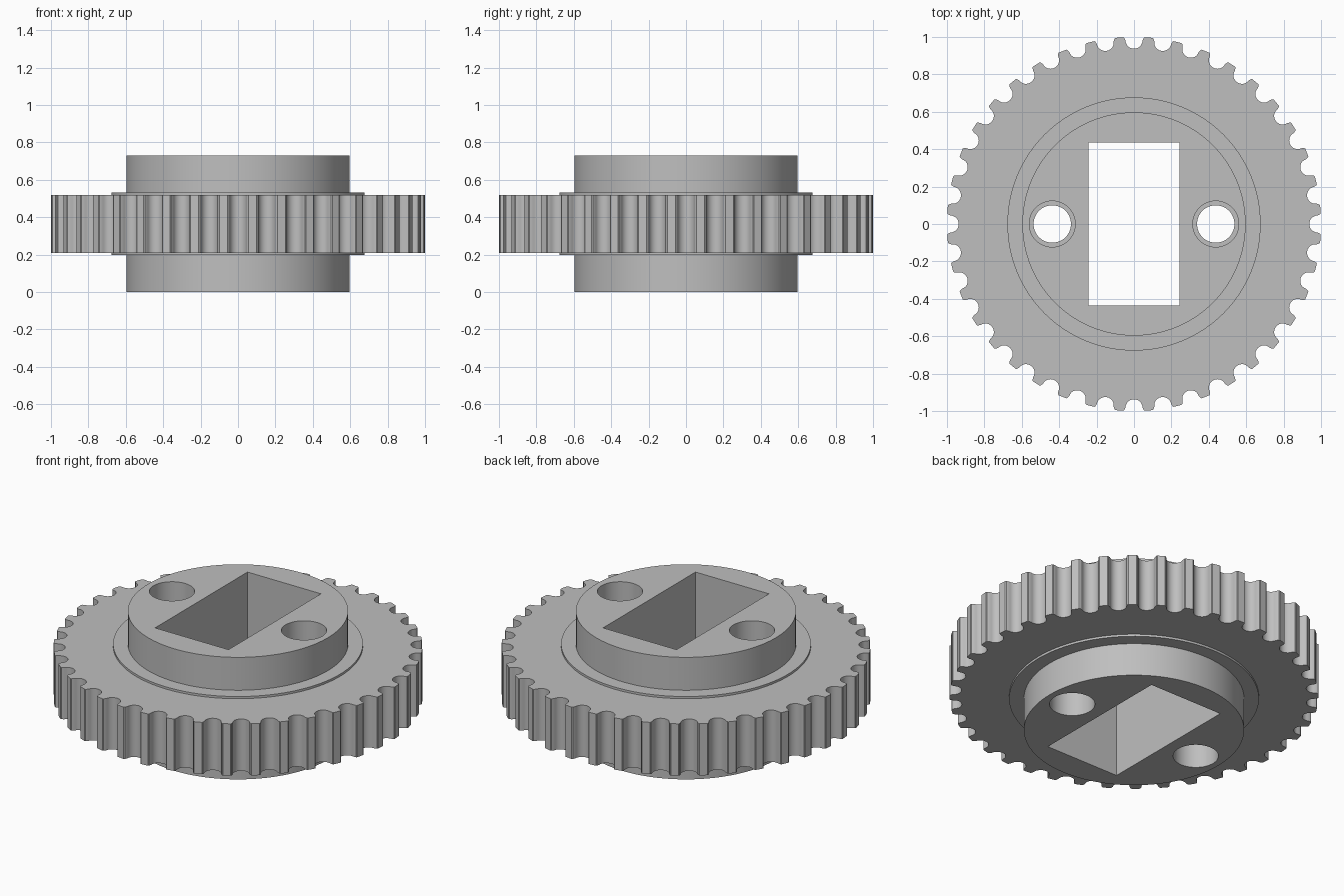
import bpy, bmesh
from math import sin, cos, pi, tau, radians

cube = bpy.data.objects.get("Cube")
if cube:
    bpy.data.objects.remove(cube)

grey = bpy.data.materials.new("plain grey")
grey.use_nodes = True
grey.diffuse_color = (0.52, 0.52, 0.52, 1)
grey.node_tree.nodes["Principled BSDF"].inputs["Base Color"].default_value = grey.diffuse_color

TEETH = 40
HUB_R, FLANGE_R, HEIGHT = 0.597, 0.677, 0.73
FLANGE_LOW, GEAR_LOW, GEAR_HIGH, FLANGE_HIGH = 0.197, 0.21, 0.52, 0.533


def circle(r, x=0, n=128):
    return [(x + r * cos(tau * i / n), r * sin(tau * i / n)) for i in range(n)]


def loft(name, sections):
    """Closed solid through equal-length outlines given as (outline, z)."""
    bm = bmesh.new()
    rings = [[bm.verts.new((x, y, z)) for x, y in pts] for pts, z in sections]
    for a, b in zip(rings, rings[1:]):
        for i in range(len(a)):
            j = (i + 1) % len(a)
            bm.faces.new((a[i], a[j], b[j], b[i]))
    bm.faces.new(rings[0][::-1])
    bm.faces.new(rings[-1])
    bmesh.ops.recalc_face_normals(bm, faces=bm.faces)
    mesh = bpy.data.meshes.new(name)
    bm.to_mesh(mesh)
    bm.free()
    obj = bpy.data.objects.new(name, mesh)
    bpy.context.collection.objects.link(obj)
    mesh.materials.append(grey)
    return obj


def combine(target, other, operation):
    mod = target.modifiers.new(operation, "BOOLEAN")
    mod.operation, mod.object, mod.solver = operation, other, "EXACT"
    bpy.ops.object.select_all(action="DESELECT")
    bpy.context.view_layer.objects.active = target
    target.select_set(True)
    bpy.ops.object.modifier_apply(modifier=mod.name)
    bpy.data.objects.remove(other)


# Toothed rim: round-bottomed grooves with softened tips
shoulder = [(0.057, 0), (0.052, 0.003), (0.049, 0.01)]
arc = [(0.0455 * cos(t * pi / 12), 0.017 + 0.0445 * sin(t * pi / 12)) for t in range(13)]
groove = shoulder + arc + [(-w, d) for w, d in reversed(shoulder)]
rim = []
for k in range(TEETH):
    a = tau * k / TEETH
    for w, depth in reversed(groove):
        r = 0.9985 - depth
        rim.append((r * cos(a) - w * sin(a), r * sin(a) + w * cos(a)))
pulley = loft("toothed_pulley", [(rim, GEAR_LOW), (rim, GEAR_HIGH)])

# Hub with the two thin flanges
hub = loft("hub", [(circle(r), z) for r, z in (
    (HUB_R, 0), (HUB_R, FLANGE_LOW), (FLANGE_R, FLANGE_LOW),
    (FLANGE_R, FLANGE_HIGH), (HUB_R, FLANGE_HIGH), (HUB_R, HEIGHT))])
combine(pulley, hub, "UNION")

# Rectangular shaft opening
slot = [(-0.243, -0.437), (0.243, -0.437), (0.243, 0.437), (-0.243, 0.437)]
combine(pulley, loft("slot_cutter", [(slot, -0.1), (slot, HEIGHT + 0.1)]), "DIFFERENCE")

# Bolt holes, wider at both ends
for side in (-1, 1):
    wide, narrow = circle(0.123, side * 0.437, 48), circle(0.1, side * 0.437, 48)
    cutter = loft("bolt_hole_cutter", [
        (wide, -0.1), (wide, FLANGE_LOW), (narrow, FLANGE_LOW),
        (narrow, FLANGE_HIGH), (wide, FLANGE_HIGH), (wide, HEIGHT + 0.1)])
    combine(pulley, cutter, "DIFFERENCE")

bpy.ops.object.shade_smooth_by_angle(angle=radians(30))
